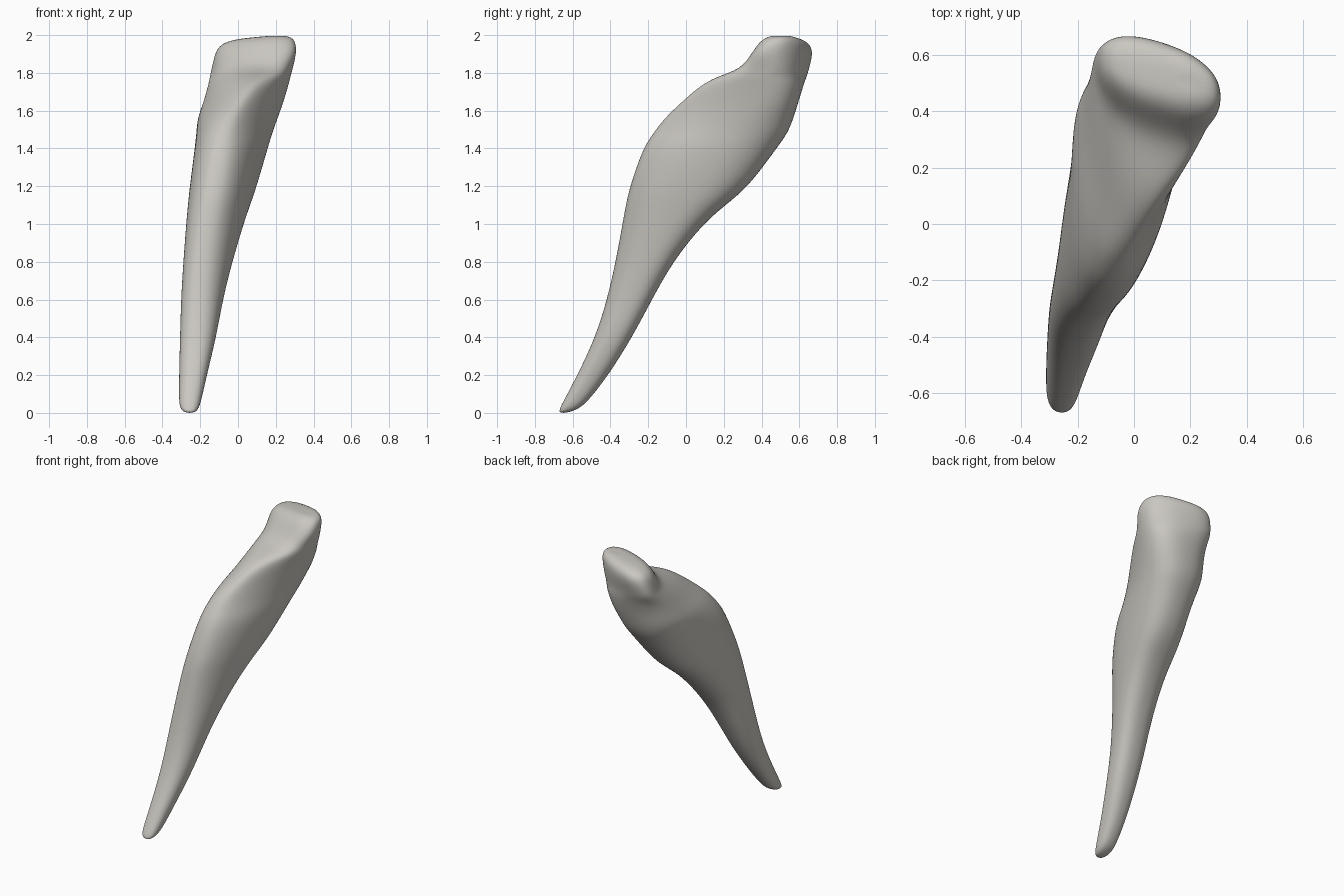
import bpy
import bmesh
from math import cos, sin, pi, copysign

cube = bpy.data.objects.get("Cube")
if cube:
    bpy.data.objects.remove(cube, do_unlink=True)

SIDES = 32

# Horizontal sections from root tip to biting edge: z, x min, x max, y min, y max
SECTIONS = [
    (0.0, -.28, -.23, -.67, -.63),
    (.02, -.305, -.21, -.67, -.57),
    (.06, -.313, -.195, -.65, -.52),
    (.2, -.312, -.165, -.575, -.41),
    (.4, -.307, -.115, -.48, -.285),
    (.6, -.302, -.08, -.418, -.18),
    (.8, -.29, -.03, -.373, -.07),
    (1.0, -.275, .03, -.337, .09),
    (1.1, -.266, .065, -.32, .21),
    (1.2, -.256, .1, -.298, .335),
    (1.4, -.23, .158, -.23, .48),
    (1.48, -.222, .182, -.175, .54),
    (1.56, -.217, .21, -.115, .57),
    (1.64, -.185, .24, -.03, .595),
    (1.73, -.16, .267, .07, .622),
    (1.78, -.15, .28, .16, .64),
    (1.82, -.143, .292, .29, .652),
    (1.9, -.125, .311, .345, .672),
    (1.96, -.1, .307, .385, .66),
    (1.99, -.055, .285, .425, .62),
    (2.0, .03, .23, .47, .56),
]


def smoothstep(low, high, value):
    t = min(max((value - low) / (high - low), 0), 1)
    return t * t * (3 - 2 * t)


def soft(value, power=.85):
    return copysign(abs(value) ** power, value)


def fit(values, low, high):
    a, b = min(values), max(values)
    return [low + (v - a) / (b - a) * (high - low) for v in values]


def section(z, x0, x1, y0, y1):
    """Rounded outline, sheared and tapered, then fitted to its extents."""
    crown = smoothstep(1.68, 1.88, z)
    body = smoothstep(.1, 1.0, z) * (1 - smoothstep(1.45, 1.85, z))
    shoulder = smoothstep(1.3, 1.7, z) * (1 - smoothstep(1.76, 1.87, z))
    slant = .09 * smoothstep(1.9, 2, z)
    xs, ys = [], []
    for i in range(SIDES):
        angle = 2 * pi * i / SIDES
        u, v = soft(cos(angle)), soft(sin(angle))
        xs.append(u * (1 + (.1 * body + .45 * shoulder) * v) + .25 * body * v)
        ys.append(v - .5 * crown * u)
    return [(x, y, z + slant * (min(x, .2) - .2))
            for x, y in zip(fit(xs, x0, x1), fit(ys, y0, y1))]


# Loft the sections into one closed tooth
bm = bmesh.new()
rings = [[bm.verts.new(p) for p in section(*row)] for row in SECTIONS]
for low, high in zip(rings, rings[1:]):
    for i in range(SIDES):
        j = (i + 1) % SIDES
        bm.faces.new((low[i], low[j], high[j], high[i]))
bm.faces.new(rings[0][::-1])
bm.faces.new(rings[-1])
for face in bm.faces:
    face.smooth = True
mesh = bpy.data.meshes.new("tooth")
bm.to_mesh(mesh)
bm.free()
tooth = bpy.data.objects.new("tooth", mesh)
bpy.context.collection.objects.link(tooth)

# Smooth the loft
smooth = tooth.modifiers.new("smooth", 'SUBSURF')
smooth.levels = smooth.render_levels = 2

# Warm grey enamel
enamel = bpy.data.materials.new("warm_grey_enamel")
enamel.use_nodes = True
colour = (.59, .57, .53, 1)
enamel.diffuse_color = colour
enamel.node_tree.nodes["Principled BSDF"].inputs["Base Color"].default_value = colour
mesh.materials.append(enamel)
